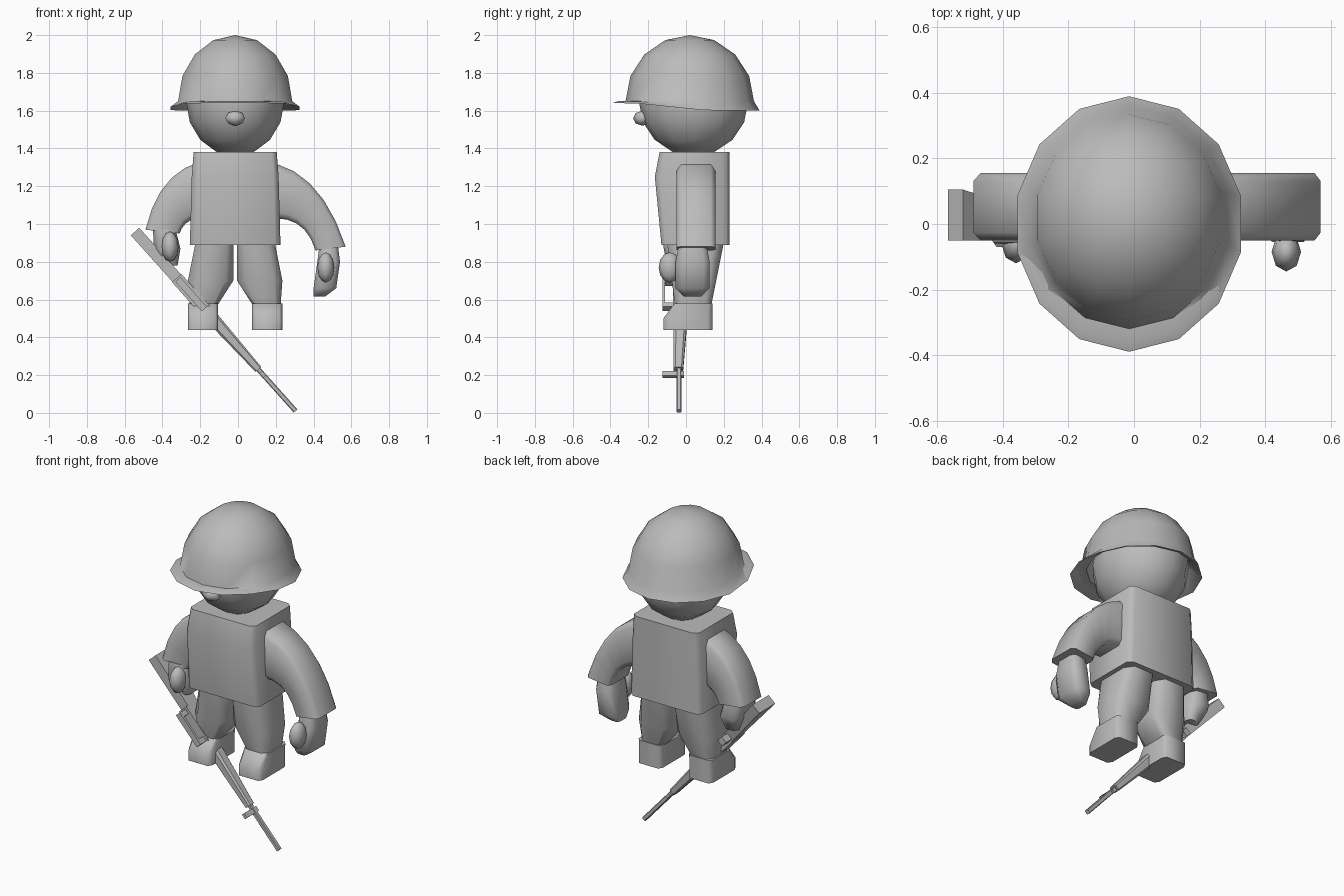
import bpy, bmesh, math
from mathutils import Vector

cube = bpy.data.objects.get("Cube")
if cube:
    bpy.data.objects.remove(cube, do_unlink=True)

COLOUR = (0.5, 0.5, 0.5, 1)
grey = bpy.data.materials.new("plain grey")
grey.use_nodes = True
grey.diffuse_color = COLOUR
grey.node_tree.nodes["Principled BSDF"].inputs["Base Color"].default_value = COLOUR


def skin(name, rings, crease=60):
    """Join matching rings of points into one closed, smoothly shaded surface."""
    bm = bmesh.new()
    rows = [[bm.verts.new(point) for point in ring] for ring in rings]
    for lower, upper in zip(rows, rows[1:]):
        for i in range(len(lower)):
            bm.faces.new((lower[i - 1], lower[i], upper[i], upper[i - 1]))
    bm.faces.new(rows[0])
    bm.faces.new(rows[-1])
    bmesh.ops.remove_doubles(bm, verts=bm.verts[:], dist=0.001)
    bmesh.ops.recalc_face_normals(bm, faces=bm.faces[:])
    mesh = bpy.data.meshes.new(name)
    bm.to_mesh(mesh)
    bm.free()
    mesh.materials.append(grey)
    part = bpy.data.objects.new(name, mesh)
    bpy.context.collection.objects.link(part)
    bpy.ops.object.select_all(action="DESELECT")
    part.select_set(True)
    bpy.context.view_layer.objects.active = part
    bpy.ops.object.shade_smooth_by_angle(angle=math.radians(crease))


def round_ring(centre, radii, latitude, sides):
    """One horizontal ring of an ellipsoid, starting from the front."""
    ring = []
    for i in range(sides):
        turn = math.tau * i / sides
        direction = Vector((math.cos(latitude) * math.sin(turn),
                            -math.cos(latitude) * math.cos(turn),
                            math.sin(latitude)))
        ring.append(Vector(centre) + direction * Vector.Diagonal(radii)
                    if hasattr(Vector, "Diagonal")
                    else Vector(c + r * d for c, r, d in zip(centre, radii, direction)))
    return ring


def ellipsoid(name, centre, radii, sides=8, bands=6):
    latitudes = [math.pi * (band / bands - 0.5) for band in range(bands + 1)]
    skin(name, [round_ring(centre, radii, latitude, sides) for latitude in latitudes])


def loft(name, sections, sides=8, power=0.5, crease=60):
    """Each section has two opposite points in (x, z) and a front and back y."""
    outline = []
    for i in range(sides):
        turn = math.tau * (i + 0.5) / sides
        outline.append([math.copysign(abs(wave) ** power, wave)
                        for wave in (math.cos(turn), math.sin(turn))])
    reach = max(across for across, along in outline)
    rings = []
    for start, end, front, back in sections:
        (ax, az), (bx, bz) = start, end
        middle = Vector((ax + bx, front + back, az + bz)) / 2
        half_width = Vector((bx - ax, 0, bz - az)) / 2 / reach
        half_depth = Vector((0, back - front, 0)) / 2 / reach
        rings.append([middle + half_width * across + half_depth * along
                      for across, along in outline])
    skin(name, rings, crease)


def level(x, half, z, front, back):
    """A horizontal section for the loft."""
    return (x - half, z), (x + half, z), front, back


# Helmet: hollow dome with a flared brim that lifts at the front
def brim_ring(radii, z):
    ring = round_ring((MIDDLE, 0, z), radii, 0, HELMET_SIDES)
    for point in ring:
        point.z += 0.04 * min(1, max(0, 0.3 - point.y / radii[1]))
    return ring


MIDDLE = -0.015
HELMET_SIDES = 14
DOME_CENTRE = (MIDDLE, 0.02, 1.65)
climb = [math.pi / 2 * step / 4 for step in range(5)]
inside = [round_ring(DOME_CENTRE, (0.28, 0.3, 0.3), a, HELMET_SIDES) for a in reversed(climb)]
outside = [round_ring(DOME_CENTRE, (0.31, 0.34, 0.35), a, HELMET_SIDES) for a in climb]
brim = [brim_ring((0.33, 0.36, 0), 1.61), brim_ring((0.35, 0.39, 0), 1.6)]
skin("helmet", inside + brim + outside)

# Head and nose
ellipsoid("head", (MIDDLE, 0.04, 1.65), (0.26, 0.29, 0.29), sides=12, bands=8)
ellipsoid("nose", (MIDDLE, -0.23, 1.56), (0.06, 0.05, 0.04), sides=6, bands=4)

# Vest, fullest at the chest
loft("vest", [level(MIDDLE, half, z, front, 0.23) for z, half, front in
              ((0.89, 0.24, -0.13), (1.25, 0.23, -0.165), (1.38, 0.22, -0.14))], power=0.15)


# Arms: upper and lower edges each follow a simple curve to the cuff
def bend(start, pull, end, t):
    start, pull, end = Vector(start), Vector(pull), Vector(end)
    return start.lerp(pull, t).lerp(pull.lerp(end, t), t)


def arm(name, upper, lower, steps=5):
    sections = []
    for step in range(steps + 1):
        t = step / steps
        sections.append((bend(*lower, t), bend(*upper, t), -0.05, 0.155))
    loft(name, sections, power=0.3)


arm("left_arm", upper=((0.2, 1.32), (0.45, 1.25), (0.57, 0.88)),
    lower=((0.2, 1.03), (0.36, 1.03), (0.41, 0.86)))
arm("right_arm", upper=((-0.2, 1.33), (-0.42, 1.27), (-0.49, 0.97)),
    lower=((-0.2, 1.03), (-0.28, 1.03), (-0.31, 0.95)))


# Hands: mitten shapes with a separate thumb
def hand(side, rows, thumb):
    loft(side + "_hand", [level(x, half, z, 0.035 - half * 1.5, 0.035 + half * 1.5)
                          for z, x, half in rows])
    ellipsoid(side + "_thumb", thumb, (0.045, 0.06, 0.08))


hand("left", ((0.88, 0.48, 0.05), (0.8, 0.48, 0.06), (0.66, 0.46, 0.06), (0.615, 0.43, 0.03)),
     thumb=(0.465, -0.085, 0.77))
hand("right", ((0.97, -0.39, 0.06), (0.87, -0.375, 0.07), (0.78, -0.36, 0.04)),
     thumb=(-0.36, -0.06, 0.88))

# Legs and boots, mirrored about the middle of the body
for side, sign in (("left", 1), ("right", -1)):
    leg = []
    for z, centre, half in ((0.9, 0.11, 0.1), (0.7, 0.13, 0.12), (0.56, 0.17, 0.07)):
        drop = 0.9 - z
        leg.append(level(MIDDLE + sign * centre, half, z, drop / 8 - 0.1, 0.2 - drop / 5))
    loft(side + "_leg", leg)
    loft(side + "_boot", [level(MIDDLE + sign * 0.17, 0.08, z, front, 0.14)
                          for z, front in ((0.44, -0.12), (0.5, -0.12), (0.58, -0.06))],
         power=0.25)

# Rifle: parts are placed by distance along a slanted line from butt to muzzle
BUTT = Vector((-0.545, 0.96))
MUZZLE = Vector((0.305, 0.01))
AXIS = (MUZZLE - BUTT).normalized()
ACROSS = Vector((-AXIS.y, AXIS.x))
LENGTH = (MUZZLE - BUTT).length


def gun(name, start, end, half, front, back, end_half=None, end_back=None, sides=4):
    """A straight piece that may taper in width or depth towards its end."""
    sections = []
    for distance, width, rear in ((start, half, back),
                                  (end, end_half or half, end_back or back)):
        point = BUTT + AXIS * distance
        side_step = ACROSS * width
        sections.append((point - side_step, point + side_step, front, rear))
    loft("rifle_" + name, sections, sides=sides, crease=30)


gun("stock", 0, 0.36, half=0.03, front=-0.05, back=0.105, end_back=0.03)
gun("receiver", 0.33, 0.6, half=0.033, front=-0.07, back=0.03)
gun("handguard", 0.58, 0.98, half=0.035, front=-0.065, back=0.01, end_half=0.02,
    end_back=-0.015, sides=8)
gun("barrel", 0.95, LENGTH, half=0.013, front=-0.05, back=-0.024, sides=8)
gun("carry_handle", 0.34, 0.55, half=0.018, front=-0.125, back=-0.11)
for place, start in (("rear", 0.34), ("front", 0.52)):
    gun(place + "_handle_post", start, start + 0.03, half=0.018, front=-0.12, back=-0.06)
gun("front_sight", 1, 1.03, half=0.01, front=-0.125, back=-0.01)
gun("magazine", 0.5, 0.56, half=0.02, front=0, back=0.12)
gun("grip", 0.34, 0.38, half=0.02, front=0, back=0.09)
